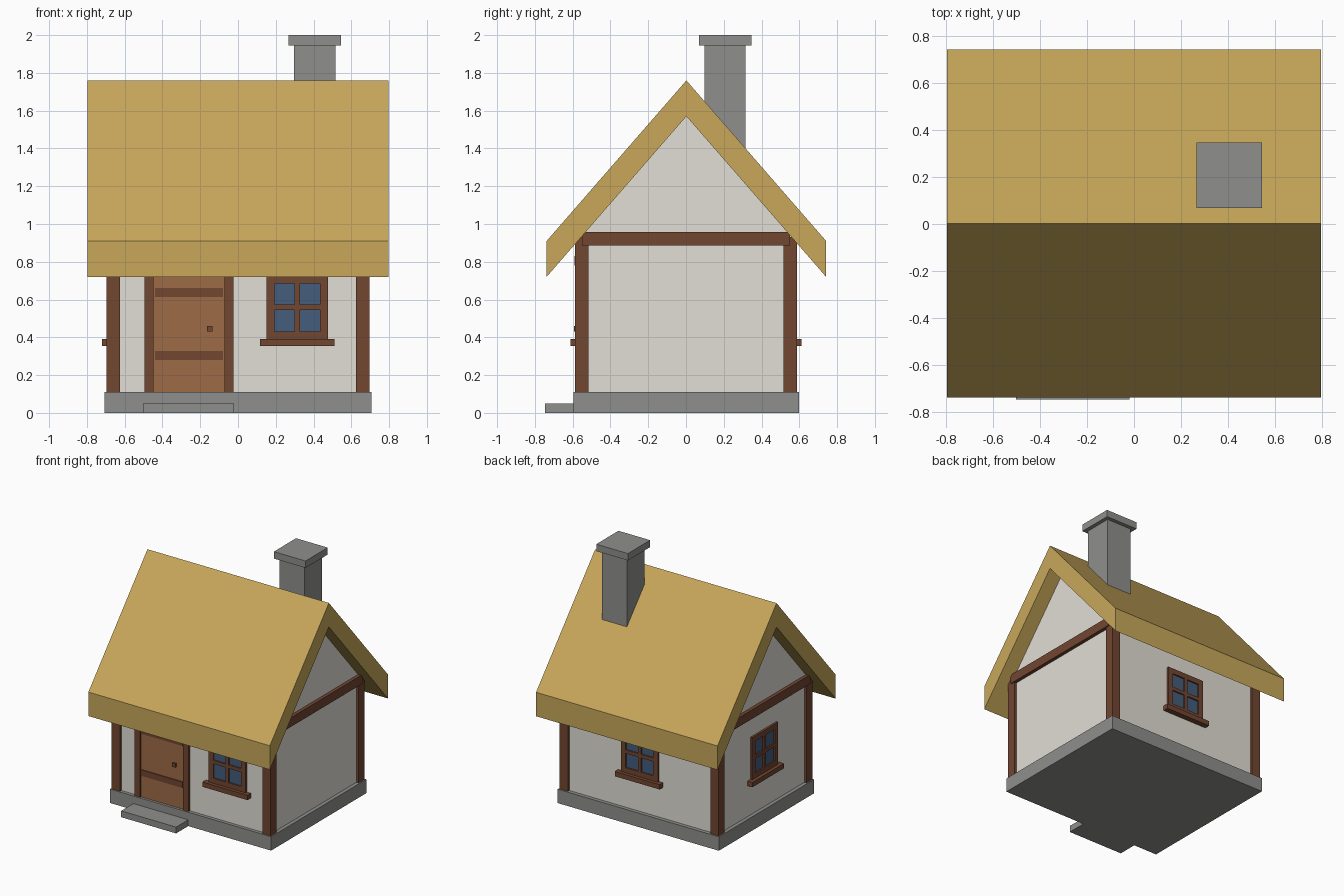
import bpy, bmesh, math
from mathutils import Matrix, Vector

if "Cube" in bpy.data.objects:
    bpy.data.objects.remove(bpy.data.objects["Cube"])


def material(name, rgb):
    m = bpy.data.materials.new(name)
    m.diffuse_color = (*rgb, 1)
    m.use_nodes = True
    m.node_tree.nodes["Principled BSDF"].inputs["Base Color"].default_value = m.diffuse_color
    return m


STRAW = material("straw", (0.577, 0.386, 0.102))
PLASTER = material("plaster", (0.76, 0.73, 0.67))
STONE = material("stone", (0.275, 0.275, 0.27))
TIMBER = material("dark_timber", (0.168, 0.061, 0.031))
DOOR = material("door_wood", (0.337, 0.147, 0.061))
GLASS = material("window_glass", (0.058, 0.109, 0.202))


def finish(name, bm, mat, matrix=Matrix()):
    bmesh.ops.recalc_face_normals(bm, faces=bm.faces)
    me = bpy.data.meshes.new(name)
    bm.to_mesh(me)
    bm.free()
    me.materials.append(mat)
    ob = bpy.data.objects.new(name, me)
    ob.matrix_world = matrix
    bpy.context.collection.objects.link(ob)
    return ob


def boxes(name, mat, ranges, matrix=Matrix()):
    """One object made of boxes, each given as x0, x1, y0, y1, z0, z1."""
    bm = bmesh.new()
    for x0, x1, y0, y1, z0, z1 in ranges:
        place = Matrix.Translation(((x0 + x1) / 2, (y0 + y1) / 2, (z0 + z1) / 2))
        size = Matrix.Diagonal((x1 - x0, y1 - y0, z1 - z0, 1))
        bmesh.ops.create_cube(bm, size=1, matrix=place @ size)
    return finish(name, bm, mat, matrix)


def prism(name, mat, profile, half):
    """Extrude a (y, z) profile along x from -half to half."""
    bm = bmesh.new()
    face = bm.faces.new([bm.verts.new((-half, y, z)) for y, z in profile])
    ext = bmesh.ops.extrude_face_region(bm, geom=[face])
    verts = [v for v in ext["geom"] if isinstance(v, bmesh.types.BMVert)]
    bmesh.ops.translate(bm, verts=verts, vec=(2 * half, 0, 0))
    return finish(name, bm, mat)


# Wall planes, roof pitch
WX, WY = 0.678, 0.568
RIDGE, EAVE, THICK, RY = 1.76, 0.91, 0.19, 0.74
SLOPE = (RIDGE - EAVE) / RY
C = 0.002

# Stone base and door step
boxes("foundation", STONE, [(-0.707, 0.707, -0.595, 0.598, 0, 0.11)])
boxes("door_step", STONE, [(-0.502, -0.02, -0.747, -0.58, 0, 0.05)])

# Plaster walls with gables
top = RIDGE - THICK + 0.02
prism("walls", PLASTER, [(-WY, 0.1), (WY, 0.1), (WY, top - WY * SLOPE),
                         (0, top), (-WY, top - WY * SLOPE)], WX)

# Thatched roof
prism("roof", STRAW, [(C - RY, EAVE), (C, RIDGE), (C + RY, EAVE),
                      (C + RY, EAVE - THICK), (C, RIDGE - THICK),
                      (C - RY, EAVE - THICK)], 0.796)

# Corner posts and gable beams
for sx, side in ((-1, "left"), (1, "right")):
    for sy, end in ((-1, "front"), (1, "back")):
        x, y = sx * 0.661, sy * 0.551
        boxes(f"{end}_{side}_post", TIMBER,
              [(x - 0.036, x + 0.036, y - 0.036, y + 0.036, 0.105, 0.93)])
    x = sx * 0.67
    boxes(f"{side}_gable_beam", TIMBER, [(x - 0.035, x + 0.035, -0.55, 0.55, 0.885, 0.957)])

# Chimney
cx, cy = 0.406, 0.207
for name, r, z0, z1 in (("chimney", 0.109, 1.1, 1.945), ("chimney_cap", 0.139, 1.945, 2.0)):
    boxes(name, STONE, [(cx - r, cx + r, cy - r, cy + r, z0, z1)])

# Door, in a local frame where the wall face is y = 0 and outward is -y
D = Matrix.Translation((-0.26, -WY, 0))
boxes("door", DOOR, [(-0.19, 0.19, -0.007, 0.01, 0.11, 0.78)], D)
boxes("door_frame", TIMBER, [(-0.236, -0.188, -0.018, 0.01, 0.11, 0.78),
                             (0.188, 0.236, -0.018, 0.01, 0.11, 0.78),
                             (-0.25, 0.25, -0.023, 0.01, 0.78, 0.83)], D)
boxes("door_straps", TIMBER, [(-0.18, 0.18, -0.014, 0, z, z + 0.047) for z in (0.281, 0.614)], D)
boxes("door_knob", TIMBER, [(0.095, 0.124, -0.024, 0, 0.431, 0.46)], D)


def window(name, loc, angle):
    m = Matrix.Translation(loc) @ Matrix.Rotation(angle, 4, "Z")
    w, z0, z1, b, h = 0.163, 0.39, 0.726, 0.042, 0.014
    zm = 0.5595
    f, k = -0.016, 0.01
    boxes(name + "_glass", GLASS, [(-w + 0.01, w - 0.01, -0.005, k, z0 + 0.01, z1 - 0.01)], m)
    boxes(name + "_frame", TIMBER, [
        (-w, -w + b, f, k, z0, z1), (w - b, w, f, k, z0, z1),
        (-w + b, w - b, f, k, z0, z0 + b), (-w + b, w - b, f, k, z1 - b, z1),
        (-h, h, f, k, z0 + b, z1 - b),
        (-w + b, -h, f, k, zm - h, zm + h), (h, w - b, f, k, zm - h, zm + h)], m)
    boxes(name + "_sill", TIMBER, [(-0.197, 0.197, -0.043, k, 0.354, 0.392)], m)


# Windows on the front, back and left walls
window("front_window", (0.313, -WY, 0), 0)
window("back_window", (0, WY, 0), math.pi)
window("left_window", (-WX, 0, 0), -math.pi / 2)
